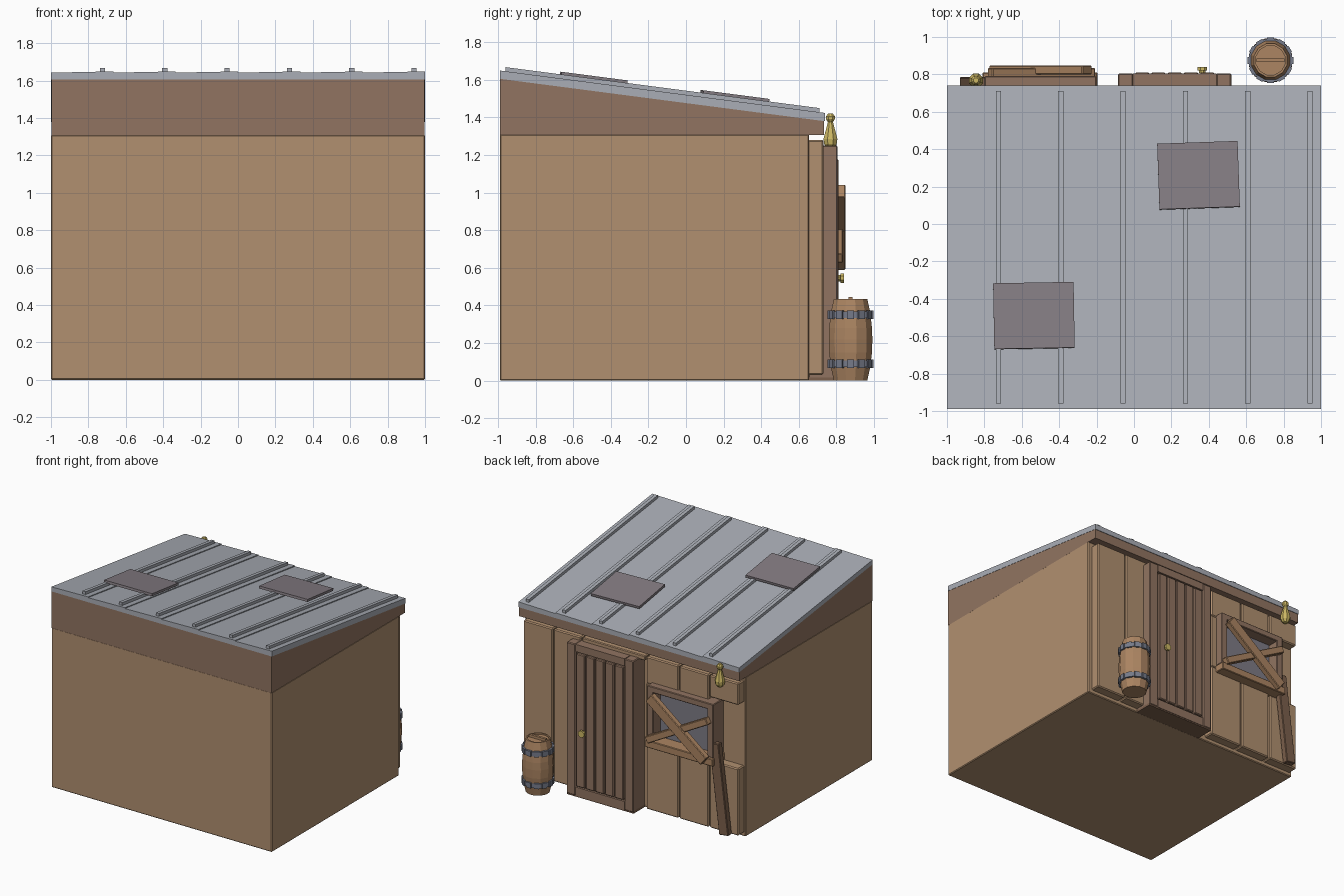
import bpy, bmesh, math
from mathutils import Vector, Matrix

cube = bpy.data.objects.get("Cube")
if cube:
    bpy.data.objects.remove(cube)


def material(name, rgb):
    lin = [((c / 255 + 0.055) / 1.055) ** 2.4 for c in rgb] + [1]
    m = bpy.data.materials.new(name)
    m.use_nodes = True
    m.diffuse_color = lin
    m.node_tree.nodes["Principled BSDF"].inputs["Base Color"].default_value = lin
    return m


TAN = material("tan wood", (177, 144, 112))
BROWN = material("brown wood", (145, 116, 97))
DARK = material("dark wood", (124, 96, 76))
WARM = material("warm wood", (172, 133, 98))
ROOF = material("roof metal", (170, 174, 182))
PATCH = material("rusty patch", (132, 124, 130))
IRON = material("iron", (118, 123, 138))
GLASS = material("window glass", (126, 124, 134))
GOLD = material("brass", (205, 184, 100))


def finish(name, bm, mat, bevel=0):
    bmesh.ops.recalc_face_normals(bm, faces=bm.faces)
    me = bpy.data.meshes.new(name)
    bm.to_mesh(me)
    bm.free()
    me.materials.append(mat)
    ob = bpy.data.objects.new(name, me)
    bpy.context.collection.objects.link(ob)
    if bevel:
        mod = ob.modifiers.new("Bevel", "BEVEL")
        mod.width = bevel
        mod.segments = 1
    return ob


def box(name, x, y, z, mat, bevel=0, matrix=None):
    """Box from (min, max) ranges, optionally moved by a matrix."""
    bm = bmesh.new()
    bmesh.ops.create_cube(bm, size=1)
    for v in bm.verts:
        v.co = [(r[0] + r[1]) / 2 + c * (r[1] - r[0]) for c, r in zip(v.co, (x, y, z))]
    if matrix:
        bm.transform(matrix)
    return finish(name, bm, mat, bevel)


def prism(name, profile, x0, x1, mat):
    """Side profile of (y, z) points extruded along x."""
    bm = bmesh.new()
    f = bm.faces.new([bm.verts.new((x0, y, z)) for y, z in profile])
    ext = bmesh.ops.extrude_face_region(bm, geom=[f])
    bmesh.ops.translate(bm, vec=(x1 - x0, 0, 0),
                        verts=[g for g in ext["geom"] if isinstance(g, bmesh.types.BMVert)])
    return finish(name, bm, mat)


def lathe(name, profile, sides, loc, mat):
    """Faceted turned shape from (radius, z) points."""
    bm = bmesh.new()
    rings = [[bm.verts.new((r * math.cos(a), r * math.sin(a), z))
              for a in [math.tau * (i + 0.5) / sides for i in range(sides)]]
             for r, z in profile]
    for lo, hi in zip(rings, rings[1:]):
        for i in range(sides):
            j = (i + 1) % sides
            bm.faces.new((lo[i], lo[j], hi[j], hi[i]))
    bm.faces.new(rings[0])
    bm.faces.new(rings[-1])
    bm.transform(Matrix.Translation(loc))
    return finish(name, bm, mat)


def plank(name, p, q, width, y, mat, bevel=0.005):
    """Board running between two (x, z) points on the back wall."""
    d = Vector((q[0] - p[0], 0, q[1] - p[1]))
    m = Matrix.Translation(((p[0] + q[0]) / 2, 0, (p[1] + q[1]) / 2)) \
        @ Matrix.Rotation(math.atan2(d.x, d.z), 4, "Y")
    h = d.length / 2
    return box(name, (-width / 2, width / 2), y, (-h, h), mat, bevel, m)


# Walls and the sloped upper band
FRONT, BACK = -0.99, 0.735
SLOPE = (1.38 - 1.605) / (BACK - FRONT)


def roof_z(y):
    return 1.605 + SLOPE * (y - FRONT)


box("walls", (-1, 1), (FRONT, 0.655), (0, 1.31), TAN, 0.006)
prism("upper_band", [(FRONT, 1.305), (BACK, 1.305), (BACK, roof_z(BACK)), (FRONT, roof_z(FRONT))],
      -0.998, 0.998, BROWN)

# Roof panels, each tilted a little so its edge overlaps the next, with a rib
for i in range(6):
    x0 = -1 + i / 3
    panel = prism("roof_panel", [(y, roof_z(y) + t) for y, t in
                                 ((FRONT, 0), (0.74, 0), (0.74, 0.037), (FRONT, 0.037))],
                  x0, x0 + 1 / 3, ROOF)
    for v in panel.data.vertices:
        if v.co.x > x0 + 0.1 and v.co.z > roof_z(v.co.y) + 0.02:
            v.co.z += 0.007
    xr = x0 + 0.275
    prism("roof_rib", [(y, roof_z(y) + t) for y, t in
                       ((-0.96, 0.03), (0.71, 0.03), (0.71, 0.066), (-0.96, 0.066))],
          xr - 0.014, xr + 0.014, ROOF)

# Patches lying over the ribs
for x, y, turn in ((0.345, 0.26, 2), (-0.535, -0.49, 1)):
    m = Matrix.Translation((x, y, roof_z(y) + 0.07)) \
        @ Matrix.Rotation(math.atan(SLOPE), 4, "X") @ Matrix.Rotation(math.radians(turn), 4, "Z")
    box("roof_patch", (-0.215, 0.215), (-0.177, 0.177), (-0.01, 0.01), PATCH, 0, m)

# Boards on the back wall
WALL_Y = (0.645, 0.73)
for x0, x1 in ((0.70, 0.965), (0.44, 0.69)):
    box("wall_board", (x0, x1), WALL_Y, (0.03, 1.28), TAN, 0.008)
for x0, x1, low_top, high_bottom in ((-0.44, -0.15, 0.62, 1.06), (-0.715, -0.45, 0.61, 1.06),
                                     (-0.985, -0.725, 0.58, 1.10)):
    box("lower_board", (x0, x1), WALL_Y, (0.03, low_top), TAN, 0.008)
    box("upper_board", (x0, x1), WALL_Y, (high_bottom, 1.28), TAN, 0.008)
box("middle_board", (-0.25, -0.15), WALL_Y, (0.62, 1.06), TAN, 0.006)
box("beam_over_door", (-0.14, 0.43), WALL_Y, (1.24, 1.28), TAN, 0.006)

# Door with frame, planks and knob
DOOR = (-0.085, 0.52)
for x0, x1 in ((DOOR[0], DOOR[0] + 0.08), (DOOR[1] - 0.08, DOOR[1])):
    box("door_post", (x0, x1), (0.65, 0.805), (0.01, 1.25), BROWN, 0.006)
box("door_lintel", (DOOR[0] + 0.08, DOOR[1] - 0.08), (0.65, 0.804), (1.19, 1.25), BROWN)
box("door_threshold", (DOOR[0] + 0.08, DOOR[1] - 0.08), (0.65, 0.804), (0.01, 0.08), BROWN)
box("door_sill", DOOR, (0.65, 0.80), (0, 0.02), DARK)
box("door_back", (DOOR[0] + 0.05, DOOR[1] - 0.05), (0.65, 0.785), (0.05, 1.22), DARK)
step = (DOOR[1] - DOOR[0] - 0.17) / 5
for i in range(5):
    x0 = DOOR[0] + 0.085 + i * step
    box("door_plank", (x0 + 0.005, x0 + step - 0.005), (0.76, 0.81), (0.09, 1.18), BROWN, 0.006)
knob = lathe("door_knob", [(0.018, 0), (0.018, 0.012), (0.028, 0.014), (0.028, 0.032)],
             8, (0, 0, 0), GOLD)
knob.matrix_world = Matrix.Translation((0.365, 0.808, 0.545)) @ Matrix.Rotation(-math.pi / 2, 4, "X")

# Boarded window
box("window_glass", (-0.74, -0.26), (0.65, 0.70), (0.63, 1.03), GLASS)
for x0, x1 in ((-0.80, -0.745), (-0.255, -0.20)):
    box("window_jamb", (x0, x1), (0.65, 0.79), (0.64, 1.06), BROWN, 0.005)
box("window_head", (-0.80, -0.20), (0.65, 0.79), (1.03, 1.08), BROWN, 0.005)
box("window_sill", (-0.81, -0.195), (0.65, 0.81), (0.58, 0.64), WARM, 0.005)
plank("cross_board", (-0.25, 1.01), (-0.75, 0.62), 0.085, (0.80, 0.848), WARM)
plank("cross_board", (-0.22, 0.65), (-0.77, 0.95), 0.055, (0.785, 0.835), WARM)

# Loose board leaning on the wall
plank("leaning_board", (-0.80, 0.76), (-0.89, 0.03), 0.085, (0.735, 0.785), DARK)

# Brass lantern under the eave
lathe("lantern", [(0.02, 1.235), (0.036, 1.258), (0.04, 1.285), (0.019, 1.36), (0.015, 1.375),
                  (0.026, 1.392), (0.026, 1.405), (0.014, 1.42)], 8, (-0.845, 0.768, 0), GOLD)

# Barrel with segmented hoops
SPOT = Vector((0.73, 0.875, 0))
SIDES = 12
lathe("barrel", [(0.092, 0), (0.108, 0.07), (0.118, 0.15), (0.12, 0.22), (0.118, 0.28),
                 (0.108, 0.365), (0.092, 0.435), (0.08, 0.435), (0.08, 0.425)], SIDES, SPOT, WARM)
for z in (0.09, 0.35):
    lathe("barrel_hoop", [(0.113, z - 0.018), (0.118, z - 0.018), (0.118, z + 0.018),
                          (0.113, z + 0.018)], SIDES, SPOT, IRON)
    for i in range(SIDES):
        m = Matrix.Translation(SPOT) @ Matrix.Rotation(math.tau * i / SIDES, 4, "Z")
        box("hoop_plate", (0.105, 0.122), (-0.019, 0.019), (z - 0.022, z + 0.022), IRON, 0, m)
box("barrel_handle", (0.655, 0.805), (0.865, 0.885), (0.42, 0.446), WARM)
